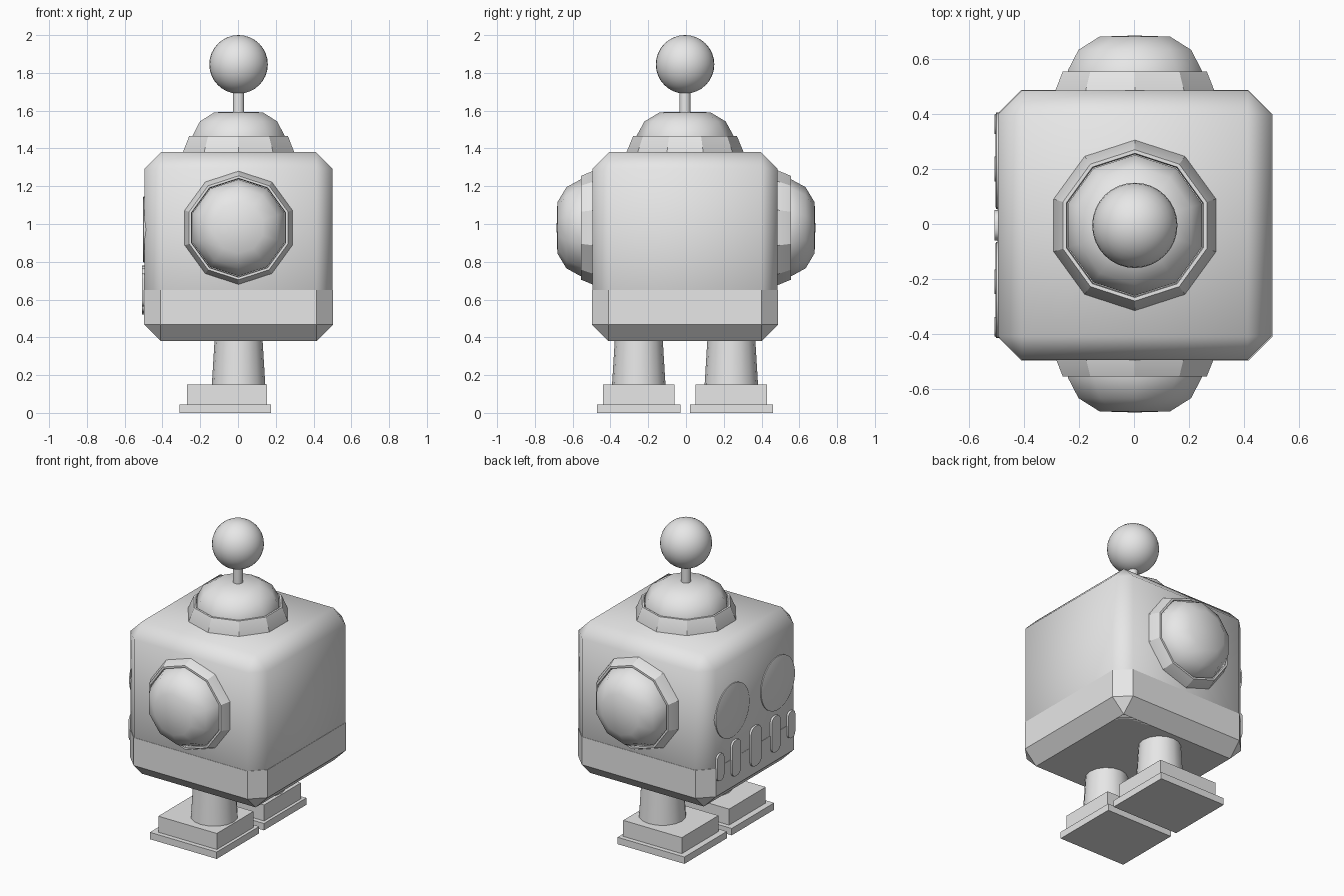
import bpy, bmesh, math
from mathutils import Matrix

old = bpy.data.objects.get("Cube")
if old:
    bpy.data.objects.remove(old, do_unlink=True)

CX, CY = 0.003, -0.005  # body centre
BODY_X, BODY_Y = 0.995, 0.98
CHAMFER = 0.087
FACE_X = CX - BODY_X / 2  # plane of the face

grey = bpy.data.materials.new("light_grey")
grey.use_nodes = True
grey.diffuse_color = (0.8, 0.8, 0.8, 1)
grey.node_tree.nodes["Principled BSDF"].inputs["Base Color"].default_value = (0.8, 0.8, 0.8, 1)


def finish(bm, name, loc=(0, 0, 0), rot=(0, 0, 0), shade="angle"):
    bmesh.ops.recalc_face_normals(bm, faces=bm.faces)
    mesh = bpy.data.meshes.new(name)
    bm.to_mesh(mesh)
    bm.free()
    mesh.materials.append(grey)
    ob = bpy.data.objects.new(name, mesh)
    bpy.context.collection.objects.link(ob)
    ob.location, ob.rotation_euler = loc, rot
    if shade == "smooth":
        mesh.shade_smooth()
    elif shade == "angle":
        bpy.ops.object.select_all(action="DESELECT")
        ob.select_set(True)
        bpy.context.view_layer.objects.active = ob
        bpy.ops.object.shade_smooth_by_angle()
    return ob


def box(name, size, loc, bevel=0, pick=None, segments=1, shade="flat"):
    bm = bmesh.new()
    bmesh.ops.create_cube(bm, size=1, matrix=Matrix.Diagonal((*size, 1)))
    if bevel:
        edges = [e for e in bm.edges if pick is None or pick(e)]
        bmesh.ops.bevel(bm, geom=edges, offset=bevel, segments=segments,
                        profile=0.5, affect="EDGES")
    return finish(bm, name, loc, shade=shade)


def lathe(name, profile, loc, rot=(0, 0, 0), sides=10, shade="angle"):
    # profile of (radius, height), first corner on +y
    bm = bmesh.new()
    verts = [bm.verts.new((0, r, h)) for r, h in profile]
    edges = [bm.edges.new(pair) for pair in zip(verts, verts[1:])]
    bmesh.ops.spin(bm, geom=verts + edges, cent=(0, 0, 0), axis=(0, 0, 1),
                   angle=math.tau, steps=sides)
    bmesh.ops.remove_doubles(bm, verts=bm.verts, dist=0.0005)
    return finish(bm, name, loc, rot, shade)


# Body: chamfered cube, softly shaded
box("body", (BODY_X, BODY_Y, 1.0), (CX, CY, 0.88), CHAMFER, shade="smooth")

# Jaw band wrapped round the lower body, with an open-looking flat top edge
jaw_h = 0.27
box("jaw", (BODY_X + 0.004, BODY_Y + 0.004, jaw_h), (CX, CY, 0.38 + jaw_h / 2), CHAMFER,
    pick=lambda e: min(v.co.z for v in e.verts) < 0, shade="angle").data.shade_smooth()

# Domes in collars: head top and both ears
collar = [(0.31, -0.02), (0.31, 0), (0.275, 0.085), (0.262, 0.085), (0.258, 0.06)]
dome = [(0.256, 0.05), (0.256, 0.088), (0.215, 0.163), (0.135, 0.211), (0, 0.215)]
ear_y = 0.47
for part, loc, rx in (("head", (CX, CY, 1.38), 0),
                      ("right_ear", (CX, -ear_y, 0.98), math.pi / 2),
                      ("left_ear", (CX, ear_y, 0.98), -math.pi / 2)):
    lathe(part + "_collar", collar, loc, (rx, 0, 0))
    lathe(part + "_dome", dome, loc, (rx, 0, 0), shade="smooth")

# Antenna
lathe("antenna_stem", [(0.03, 1.57), (0.03, 1.72)], (CX, CY, 0), sides=16)
bm = bmesh.new()
bmesh.ops.create_uvsphere(bm, u_segments=32, v_segments=16, radius=0.155)
finish(bm, "antenna_ball", (CX, CY, 1.845), shade="smooth")

# Legs and feet, toes toward the face
for side, s in (("right", -1), ("left", 1)):
    y = CY + s * 0.245
    lathe(side + "_leg", [(0.142, 0.14), (0.125, 0.42)], (CX, y, 0), sides=16)
    box(side + "_foot", (0.425, 0.335 + 0.045, 0.12), (-0.058, y, 0.09))
    box(side + "_sole", (0.485, 0.44, 0.045), (-0.068, y, 0.0225))

# Eyes: thin round plates on the face
for side, s in (("right", -1), ("left", 1)):
    lathe(side + "_eye", [(0.175, -0.01), (0.175, 0.006), (0.17, 0.008), (0, 0.008)],
          (FACE_X, CY + s * 0.235, 0.97), (0, -math.pi / 2, 0), sides=32)

# Teeth: five rounded bars, tallest in the middle
for i in range(-2, 3):
    width = (0.11, 0.09, 0.07)[abs(i)]
    height = (0.26, 0.235, 0.175)[abs(i)]
    y = CY + math.copysign((0, 0.205, 0.368)[abs(i)], i)
    box("tooth_%d" % (i + 3), (0.03, width, height), (FACE_X + 0.002, y, 0.65), width * 0.4,
        pick=lambda e: abs(e.verts[0].co.x - e.verts[1].co.x) > 0.01, segments=4, shade="angle")
